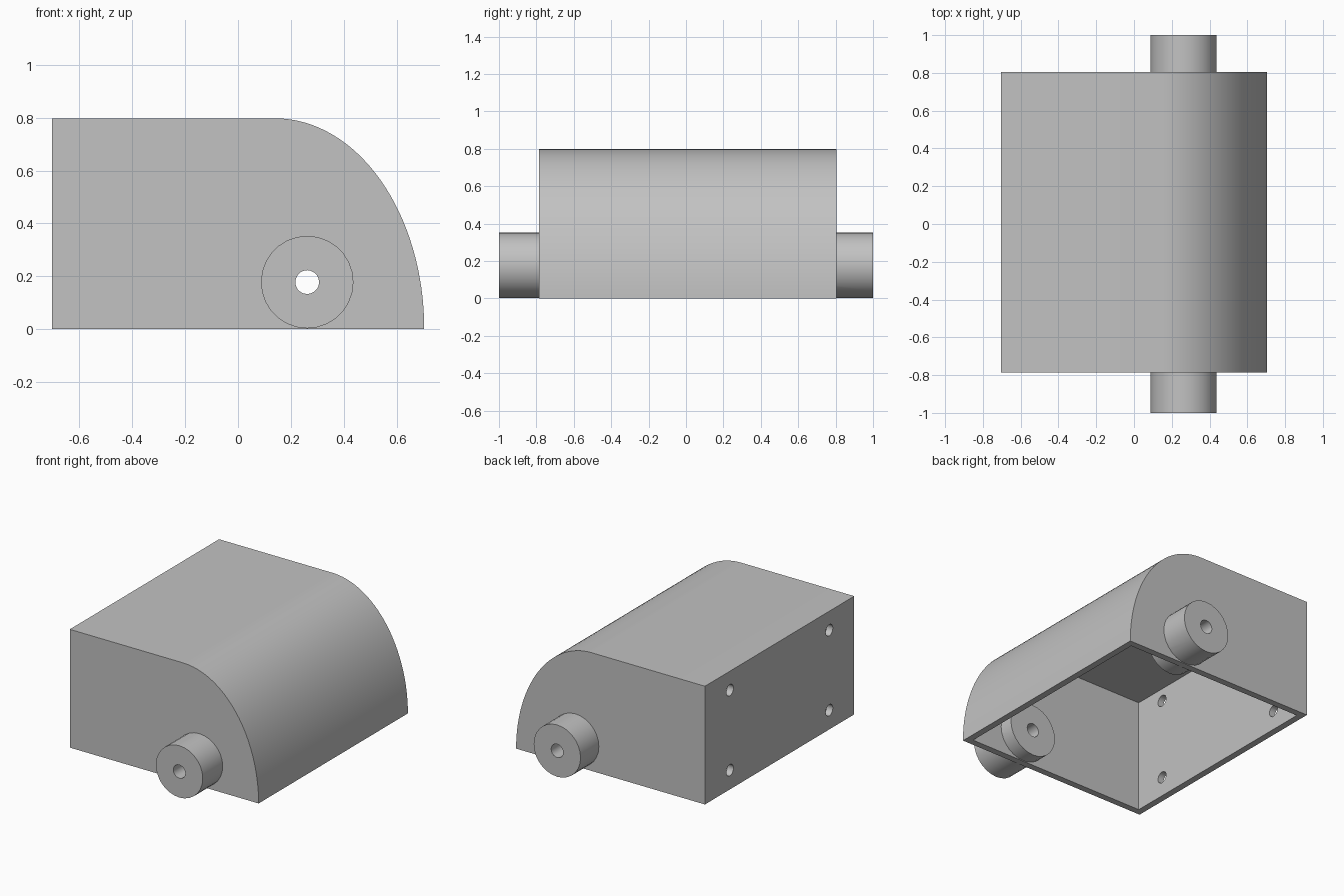
import bpy
import bmesh
from math import sin, cos, pi
from mathutils import Matrix

if "Cube" in bpy.data.objects:
    bpy.data.objects.remove(bpy.data.objects["Cube"], do_unlink=True)

HALF_X = 0.705              # half length of the housing
FRONT_Y, BACK_Y = -0.787, 0.805
HEIGHT = 0.798
CURVE_X = 0.14              # where the flat top turns into the curved nose
WALL = 0.044
AXLE_X, AXLE_Z = 0.262, 0.178

grey = bpy.data.materials.new("plain grey")
grey.use_nodes = True
colour = (0.54, 0.54, 0.54, 1)
grey.diffuse_color = colour
grey.node_tree.nodes["Principled BSDF"].inputs["Base Color"].default_value = colour


def finish(bm, name):
    bmesh.ops.recalc_face_normals(bm, faces=bm.faces)
    mesh = bpy.data.meshes.new(name)
    bm.to_mesh(mesh)
    bm.free()
    mesh.materials.append(grey)
    obj = bpy.data.objects.new(name, mesh)
    bpy.context.collection.objects.link(obj)
    return obj


def housing_solid(name, inset, bottom):
    """Side profile with a quarter-ellipse nose, extruded along y."""
    steps = 32
    rx, rz = HALF_X - CURVE_X - inset, HEIGHT - inset
    profile = [(-HALF_X + inset, bottom), (-HALF_X + inset, rz)]
    for i in range(steps + 1):
        a = pi / 2 * (1 - i / steps)
        profile.append((CURVE_X + rx * cos(a), rz * sin(a)))
    if bottom < 0:
        profile.append((CURVE_X + rx, bottom))
    bm = bmesh.new()
    face = bm.faces.new([bm.verts.new((x, FRONT_Y + inset, z)) for x, z in profile])
    moved = bmesh.ops.extrude_face_region(bm, geom=[face])["geom"]
    bmesh.ops.translate(bm, vec=(0, BACK_Y - FRONT_Y - 2 * inset, 0),
                        verts=[v for v in moved if isinstance(v, bmesh.types.BMVert)])
    return finish(bm, name)


def cylinder(name, centre, radius, length, axis, sides):
    bm = bmesh.new()
    turn = Matrix.Rotation(pi / 2, 4, "X" if axis == "Y" else "Y")
    bmesh.ops.create_cone(bm, cap_ends=True, segments=sides, radius1=radius,
                          radius2=radius, depth=length,
                          matrix=Matrix.Translation(centre) @ turn)
    return finish(bm, name)


def combine(target, tool, operation):
    """Apply a boolean and discard the tool."""
    tool.hide_render = True
    mod = target.modifiers.new(operation, "BOOLEAN")
    mod.operation = operation
    mod.solver = "EXACT"
    mod.object = tool
    bpy.context.view_layer.objects.active = target
    bpy.ops.object.modifier_apply(modifier=mod.name)
    bpy.data.objects.remove(tool, do_unlink=True)


# Hollow housing, open at the bottom
housing = housing_solid("housing", 0, 0)
combine(housing, housing_solid("cavity", WALL, -0.1), "DIFFERENCE")

# Axle bosses passing through both side walls, drilled along their axis
for side in (-1, 1):
    centre = (AXLE_X, side * 0.825, AXLE_Z)
    combine(housing, cylinder("boss", centre, 0.175, 0.35, "Y", 28), "UNION")
    combine(housing, cylinder("axle_drill", centre, 0.045, 0.6, "Y", 20), "DIFFERENCE")

# Four screw holes in the flat end wall
mid_y = (FRONT_Y + BACK_Y) / 2
for y in (mid_y - 0.53, mid_y + 0.53):
    for z in (0.13, 0.67):
        hole = cylinder("screw_drill", (-HALF_X, y, z), 0.038, 0.2, "X", 20)
        combine(housing, hole, "DIFFERENCE")

# Smooth curves, sharp corners
bpy.ops.object.select_all(action="DESELECT")
housing.select_set(True)
bpy.context.view_layer.objects.active = housing
bpy.ops.object.shade_smooth_by_angle(angle=pi / 6)
